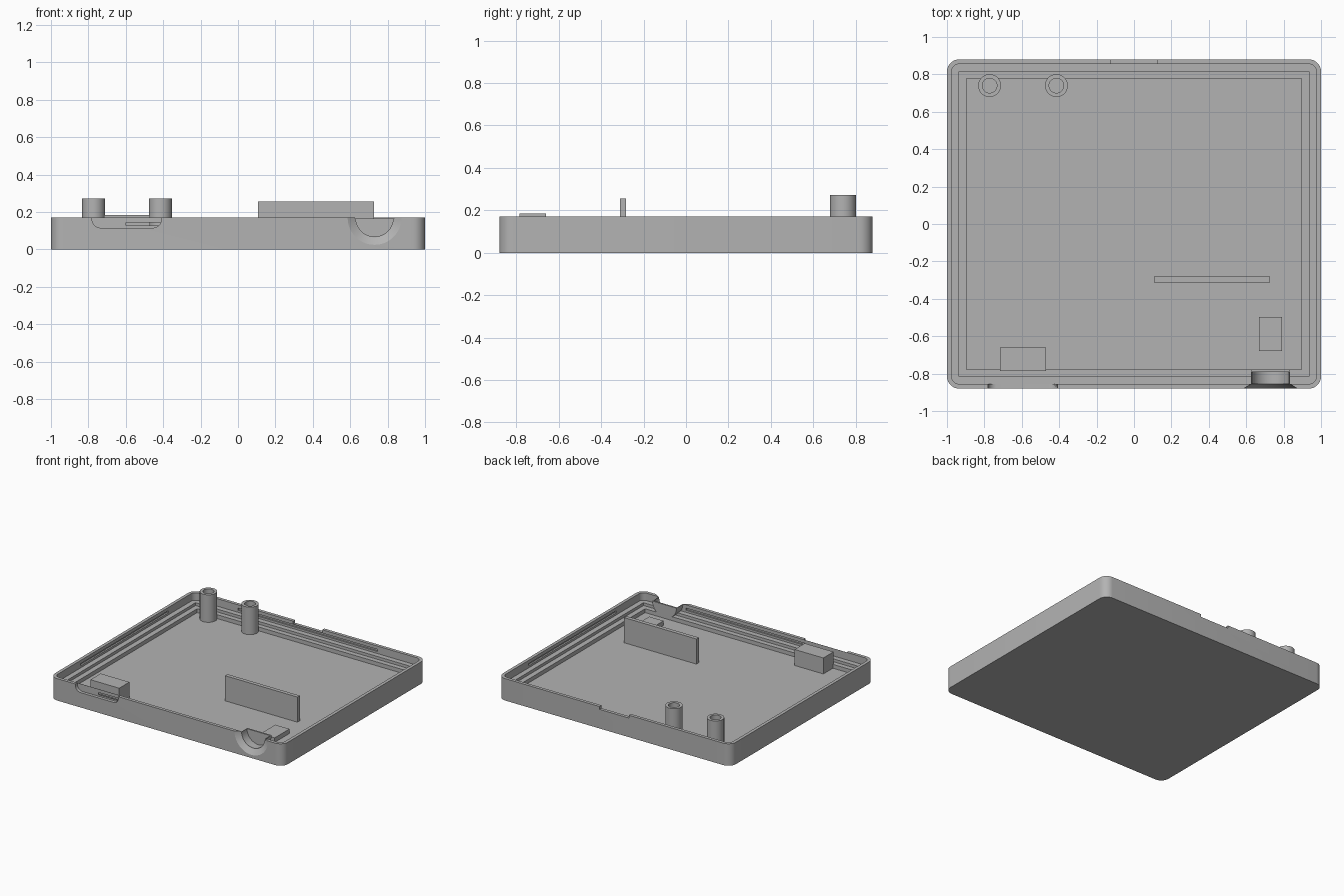
import bpy, bmesh, math
from mathutils import Matrix, Vector

cube = bpy.data.objects.get("Cube")
if cube:
    bpy.data.objects.remove(cube)

GREY = (0.45, 0.45, 0.45, 1)
mat = bpy.data.materials.new("plain grey")
mat.use_nodes = True
mat.diffuse_color = GREY
mat.node_tree.nodes["Principled BSDF"].inputs["Base Color"].default_value = GREY

FACE_FRONT = Matrix.Rotation(math.pi / 2, 4, "X")  # turns z extrusion to -y


def finish(name, bm):
    bmesh.ops.recalc_face_normals(bm, faces=bm.faces)
    mesh = bpy.data.meshes.new(name)
    bm.to_mesh(mesh)
    bm.free()
    mesh.materials.append(mat)
    obj = bpy.data.objects.new(name, mesh)
    bpy.context.collection.objects.link(obj)
    return obj


def prism(name, a, b, low, high, radius=0, turn=Matrix()):
    """Extruded rectangle from corner a to corner b with rounded corners."""
    bm = bmesh.new()
    points = []
    corners = ((b[0], b[1], -1, -1), (a[0], b[1], 1, -1), (a[0], a[1], 1, 1), (b[0], a[1], -1, 1))
    for i, (x, y, sx, sy) in enumerate(corners):
        for k in range(9 if radius else 1):
            t = (i + k / 8) * math.pi / 2
            points.append((x + radius * (sx + math.cos(t)) if radius else x,
                           y + radius * (sy + math.sin(t)) if radius else y, low))
    face = bm.faces.new([bm.verts.new(p) for p in points])
    top = bmesh.ops.extrude_face_region(bm, geom=[face])["geom"]
    bmesh.ops.translate(bm, vec=(0, 0, high - low),
                        verts=[v for v in top if isinstance(v, bmesh.types.BMVert)])
    bmesh.ops.transform(bm, matrix=turn, verts=bm.verts)
    return finish(name, bm)


def cylinder(name, centre, r1, r2, depth, turn=Matrix()):
    bm = bmesh.new()
    bmesh.ops.create_cone(bm, cap_ends=True, segments=64, radius1=r1, radius2=r2, depth=depth,
                          matrix=Matrix.Translation(Vector(centre)) @ turn)
    return finish(name, bm)


def cut(obj, cutters):
    bpy.context.view_layer.objects.active = obj
    for c in cutters:
        m = obj.modifiers.new("cut", "BOOLEAN")
        m.operation, m.solver, m.object = "DIFFERENCE", "EXACT", c
        bpy.ops.object.modifier_apply(modifier=m.name)
        bpy.data.objects.remove(c)


def smooth(obj):
    bpy.ops.object.select_all(action="DESELECT")
    obj.select_set(True)
    bpy.context.view_layer.objects.active = obj
    bpy.ops.object.shade_smooth_by_angle(angle=math.radians(30))


def tray(name, x, y, low, high, radius=0):
    return prism(name, (-x, -y), (x, y), low, high, radius)


# Tray shell with two inner ledges below a thin lip
HEIGHT, FLOOR = 0.17, 0.06
JACK_X, JACK_R, JACK_Z = 0.73, 0.1, 0.168
shell = tray("tray_shell", 1, 0.88, 0, HEIGHT, 0.065)
cutters = [
    tray("lip_cut", 0.975, 0.855, 0.112, 0.3, 0.04),
    tray("ledge_cut", 0.935, 0.815, 0.09, 0.2),
    tray("floor_cut", 0.895, 0.777, FLOOR, 0.2),
    # Snap grooves in the lip
    tray("side_groove", 0.987, 0.54, 0.128, 0.144),
    tray("end_groove", 0.6, 0.867, 0.128, 0.144),
    # Port opening at the front and shallow notch at the back
    prism("port_cut", (-0.78, 0.115), (-0.41, 0.4), 0.856, 0.95, 0.045, FACE_FRONT),
    prism("notch_cut", (-0.125, 0.8), (0.125, 0.95), 0.148, 0.3),
    # Round jack opening with a flared mouth
    cylinder("jack_cut", (JACK_X, -0.83, JACK_Z), JACK_R, JACK_R, 0.2, FACE_FRONT),
    cylinder("flare_cut", (JACK_X, -0.87, JACK_Z), JACK_R, 0.155, 0.034, FACE_FRONT),
]
cut(shell, cutters)
smooth(shell)

# Half-round cradle closing the jack opening on the inside
cradle = cylinder("jack_cradle", (JACK_X, -0.817, JACK_Z), JACK_R + 0.004, JACK_R + 0.004, 0.078, FACE_FRONT)
cut(cradle, [
    cylinder("cradle_bore", (JACK_X, -0.84, JACK_Z), JACK_R, JACK_R, 0.1, FACE_FRONT),
    prism("cradle_top", (0.5, -1), (1, -0.5), JACK_Z - 0.002, 0.4),
])
smooth(cradle)

# Hollow posts
for side, x in (("right", -0.772), ("left", -0.415)):
    post = cylinder(side + "_post", (x, 0.74, 0.164), 0.061, 0.061, 0.218)
    cut(post, [cylinder("post_bore", (x, 0.74, 0.24), 0.039, 0.039, 0.3)])
    smooth(post)

# Upright divider and support blocks on the floor
BASE = FLOOR - 0.01
prism("divider_plate", (0.108, -0.312), (0.728, -0.282), BASE, 0.255)
prism("port_support", (-0.717, -0.785), (-0.47, -0.66), BASE, 0.184)
prism("jack_support", (0.668, -0.678), (0.79, -0.497), BASE, 0.095)
